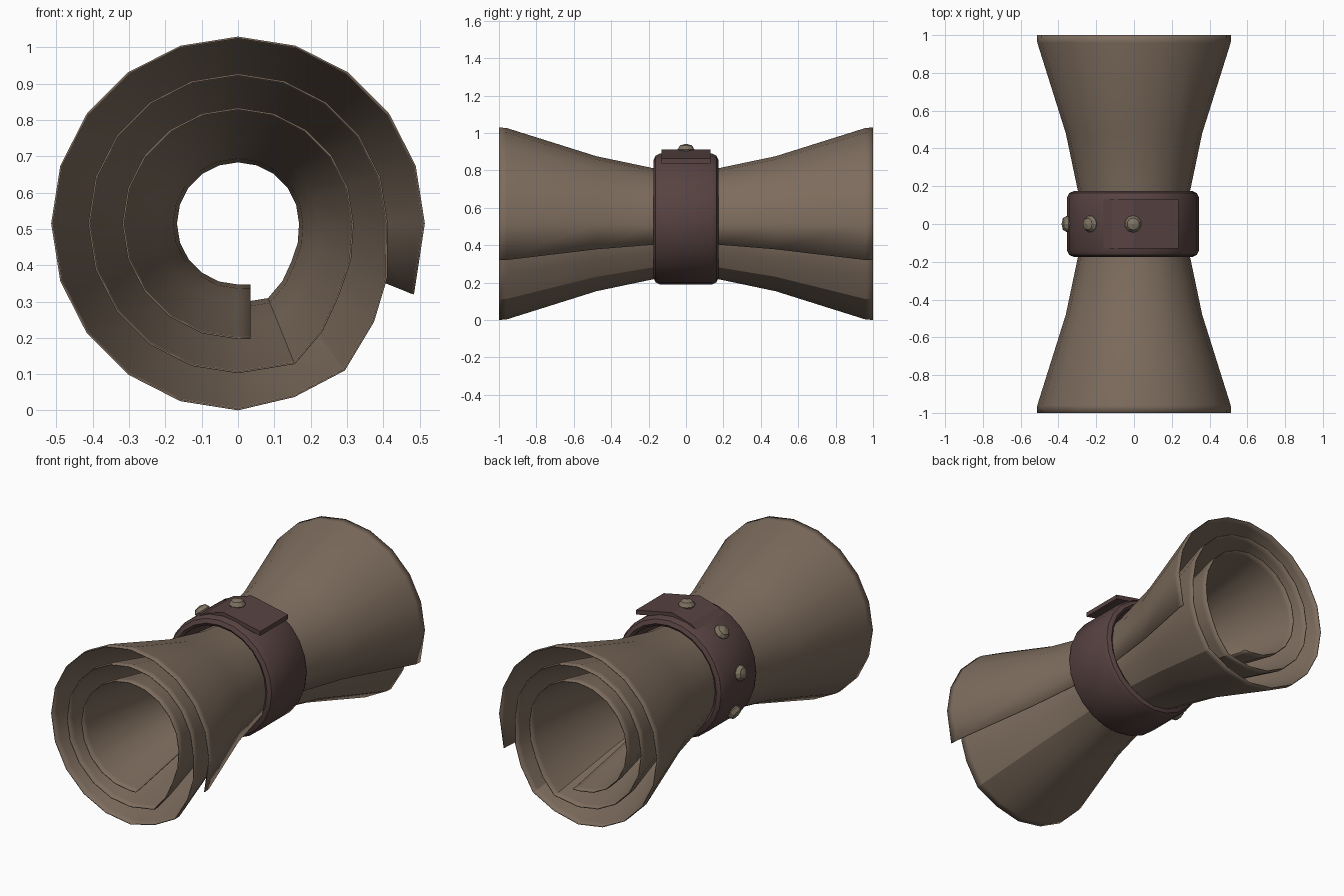
import bpy, bmesh, math
from mathutils import Vector, Matrix

if "Cube" in bpy.data.objects:
    bpy.data.objects.remove(bpy.data.objects["Cube"])


def material(name, rgb):
    m = bpy.data.materials.new(name)
    m.diffuse_color = (*rgb, 1)
    m.use_nodes = True
    m.node_tree.nodes["Principled BSDF"].inputs["Base Color"].default_value = m.diffuse_color
    return m


parchment = material("parchment", (0.205, 0.150, 0.110))
leather = material("dark_leather", (0.095, 0.055, 0.053))
brass = material("dull_stud", (0.215, 0.175, 0.125))


def finish(bm, name, mat, smooth=None):
    bmesh.ops.recalc_face_normals(bm, faces=bm.faces[:])
    me = bpy.data.meshes.new(name)
    bm.to_mesh(me)
    bm.free()
    ob = bpy.data.objects.new(name, me)
    bpy.context.collection.objects.link(ob)
    me.materials.append(mat)
    if smooth:
        bpy.ops.object.select_all(action='DESELECT')
        ob.select_set(True)
        bpy.context.view_layer.objects.active = ob
        bpy.ops.object.shade_smooth_by_angle(angle=math.radians(smooth))
    return ob


def skin(bm, rows, close_u=False, close_v=False):
    """Bridge rows of points into a grid of quads."""
    vs = [[bm.verts.new(p) for p in row] for row in rows]
    nu, nv = len(vs), len(vs[0])
    for i in range(nu if close_u else nu - 1):
        for j in range(nv if close_v else nv - 1):
            a, b = vs[i], vs[(i + 1) % nu]
            k = (j + 1) % nv
            bm.faces.new((a[j], a[k], b[k], b[j]))
    return vs


# Scroll: a three-turn spiral sheet, pinched in the middle
CZ = 0.515
spiral = [(-22, 0.52)] + [(a, 0.512) for a in range(0, 271, 18)]
spiral += [(288, 0.5), (306, 0.498), (324, 0.46), (340, 0.435)]
spiral += [(a, 0.41) for a in range(360, 631, 18)]
spiral += [(652, 0.415), (668, 0.375), (684, 0.34), (702, 0.325)]
spiral += [(a, 0.316) for a in range(720, 991, 18)] + [(996.4, 0.317)]
half = [(0, 0.54), (0.17, 0.573), (0.48, 0.70), (0.96, 0.995), (1, 1)]
stations = [(-y, s) for y, s in reversed(half[1:])] + half
rows = []
for y, s in stations:
    row = []
    for a, r in spiral:
        t = math.radians(a)
        row.append((r * s * math.cos(t), y, CZ + r * s * math.sin(t)))
    row[-1] = (0.035, y, row[-1][2])  # straight inner edge of the sheet
    rows.append(row)
bm = bmesh.new()
skin(bm, rows)
scroll = finish(bm, "scroll_sheet", parchment, 30)
sol = scroll.modifiers.new("thickness", 'SOLIDIFY')
sol.thickness = 0.005
sol.offset = 0

# Strap: rounded band lathed round the y axis
BX, BZ, BR = -0.005, 0.54, 0.35
edge = [(0.14, BR), (0.163, 0.338), (0.174, 0.315), (0.165, 0.30)]
profile = [(-y, r) for y, r in reversed(edge)] + edge
rows = []
for i in range(24):
    t = math.tau * i / 24
    rows.append([(BX + r * math.cos(t), y, BZ + r * math.sin(t)) for y, r in profile])
bm = bmesh.new()
skin(bm, rows, True, True)
finish(bm, "strap_band", leather, 30)

# Strap tail: lies over the top and lifts off on the right
path = [(-0.22, 0.812), (-0.12, 0.878), (0.0, 0.912), (0.235, 0.864)]
rows = [[(x, -0.13, z), (x, 0.13, z), (x, 0.13, z - 0.026), (x, -0.13, z - 0.026)]
        for x, z in path]
bm = bmesh.new()
vs = skin(bm, rows, False, True)
bm.faces.new(vs[0])
bm.faces.new(vs[-1])
finish(bm, "strap_tail", leather)

# Studs: four small faceted points around the left of the strap
for i in range(4):
    t = math.radians(90 + 40 * i)
    d = Vector((math.cos(t), 0, math.sin(t)))
    base = Vector((BX, 0, BZ)) + d * (BR + (0.022 if i == 0 else 0.004))
    bm = bmesh.new()
    bmesh.ops.create_uvsphere(bm, u_segments=10, v_segments=4, radius=0.045)
    for v in bm.verts:
        v.co.z *= 0.68
    rot = d.to_track_quat('Z', 'Y').to_matrix().to_4x4()
    bmesh.ops.transform(bm, matrix=Matrix.Translation(base) @ rot, verts=bm.verts[:])
    finish(bm, f"strap_stud_{i + 1}", brass)
